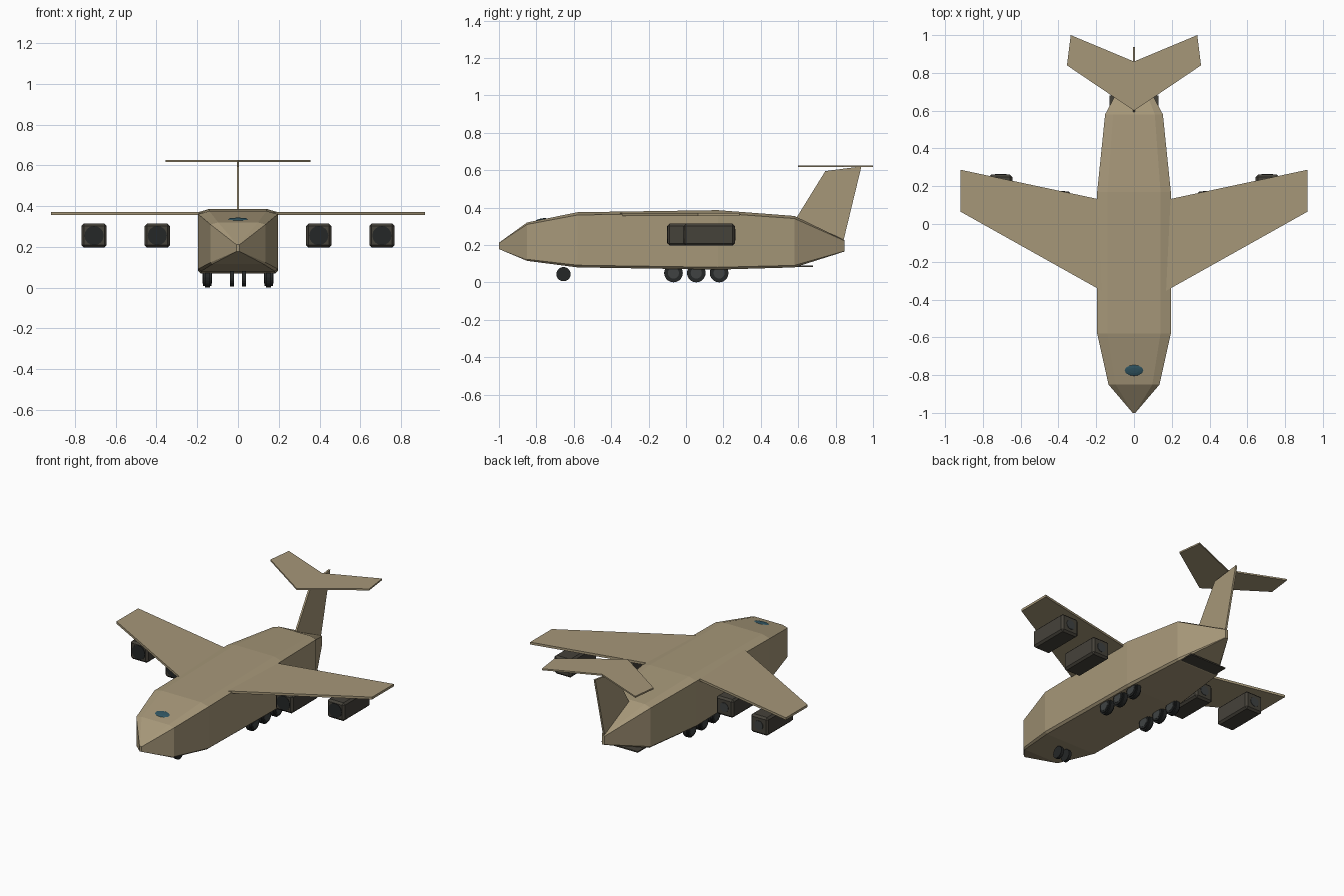
import bpy, bmesh, math
from mathutils import Matrix

if "Cube" in bpy.data.objects:
    bpy.data.objects.remove(bpy.data.objects["Cube"])


def material(name, rgb):
    m = bpy.data.materials.new(name)
    m.diffuse_color = (*rgb, 1)
    m.use_nodes = True
    m.node_tree.nodes["Principled BSDF"].inputs["Base Color"].default_value = m.diffuse_color
    return m


TAN = material("tan_paint", (0.38, 0.31, 0.19))
DARK = material("engine_grey", (0.06, 0.054, 0.042))
BLACK = material("rubber", (0.018, 0.02, 0.02))
HUB = material("hub_grey", (0.05, 0.055, 0.055))
GLASS = material("glass", (0.03, 0.09, 0.12))


def finish(name, bm, mat):
    bmesh.ops.recalc_face_normals(bm, faces=bm.faces)
    me = bpy.data.meshes.new(name)
    bm.to_mesh(me)
    bm.free()
    me.materials.append(mat)
    ob = bpy.data.objects.new(name, me)
    bpy.context.collection.objects.link(ob)
    return ob


def loft(name, rings, mat):
    bm = bmesh.new()
    loops = [[bm.verts.new(p) for p in r] for r in rings]
    n = len(loops[0])
    for a, b in zip(loops, loops[1:]):
        for i in range(n):
            j = (i + 1) % n
            bm.faces.new((a[i], a[j], b[j], b[i]))
    bm.faces.new(loops[0])
    bm.faces.new(loops[-1])
    return finish(name, bm, mat)


def box(name, center, size, mat, bevel=0):
    bm = bmesh.new()
    bmesh.ops.create_cube(bm, size=1, matrix=Matrix.Translation(center) @ Matrix.Diagonal((*size, 1)))
    if bevel:
        bmesh.ops.bevel(bm, geom=bm.edges[:], offset=bevel, segments=1, affect='EDGES')
    return finish(name, bm, mat)


def cylinder(name, center, radius, depth, axis, mat, sides=20, bevel=0):
    rot = Matrix.Rotation(math.pi / 2, 4, 'Y' if axis == 'X' else 'X')
    bm = bmesh.new()
    bmesh.ops.create_cone(bm, cap_ends=True, segments=sides, radius1=radius, radius2=radius,
                          depth=depth, matrix=Matrix.Translation(center) @ rot)
    if bevel:
        rim = [e for e in bm.edges if any(len(f.verts) > 4 for f in e.link_faces)]
        bmesh.ops.bevel(bm, geom=rim, offset=bevel, segments=2, affect='EDGES')
    return finish(name, bm, mat)


# Fuselage: chamfered sections (y, half width, bottom, top)
def section(y, w, lo, hi):
    h = hi - lo
    half = [(0.72 * w, hi), (w, hi - 0.05 * h), (w, lo + 0.04 * h), (0.93 * w, lo)]
    pts = half + [(-x, z) for x, z in reversed(half)]
    return [(x, y, z) for x, z in pts]


loft("fuselage", [section(*s) for s in (
    (-1.0, 0.007, 0.178, 0.212), (-0.85, 0.135, 0.115, 0.32), (-0.58, 0.195, 0.08, 0.375),
    (0.17, 0.195, 0.068, 0.386), (0.58, 0.153, 0.08, 0.355), (0.848, 0.01, 0.165, 0.225))], TAN)

# Cockpit window, lying on the sloping nose roof
bm = bmesh.new()
bmesh.ops.create_uvsphere(bm, u_segments=12, v_segments=6, radius=1,
                          matrix=Matrix.Translation((0, -0.775, 0.335))
                          @ Matrix.Rotation(math.atan(0.2), 4, 'X')
                          @ Matrix.Diagonal((0.05, 0.03, 0.006, 1)))
finish("cockpit_window", bm, GLASS)

# Wings
for side, s in (("left", -1), ("right", 1)):
    plan = [(0.15, -0.365), (0.195, -0.34), (0.918, 0.065), (0.918, 0.287), (0.195, 0.133), (0.15, 0.123)]
    loft(side + "_wing", [[(s * x, y, z) for x, y in plan] for z in (0.355, 0.37)], TAN)

# T-tail
fin = [(0.575, 0.32), (0.745, 0.595), (0.938, 0.62), (0.84, 0.215)]
loft("tail_fin", [[(x, y, z) for y, z in fin] for x in (-0.006, 0.006)], TAN)
half = [(0.355, 0.84), (0.335, 1.0)]
plan = [(0, 0.6)] + half + [(0, 0.86)] + [(-x, y) for x, y in reversed(half)]
loft("tailplane", [[(x, y, z) for x, y in plan] for z in (0.616, 0.626)], TAN)

# Engines with intake and exhaust discs
for side, s in (("left", -1), ("right", 1)):
    for place, x, y in (("inner", 0.396, 0.037), ("outer", 0.706, 0.125)):
        n = side + "_" + place
        box(n + "_engine", (s * x, y, 0.255), (0.124, 0.272, 0.118), DARK, 0.012)
        cylinder(n + "_intake", (s * x, y - 0.134, 0.255), 0.047, 0.01, 'Y', BLACK, 16)
        cylinder(n + "_exhaust", (s * x, y + 0.134, 0.255), 0.03, 0.01, 'Y', HUB, 16)

# Landing gear
for side, s in (("left", -1), ("right", 1)):
    for i, y in enumerate((-0.067, 0.055, 0.177)):
        cylinder(f"{side}_main_wheel_{i + 1}", (s * 0.15, y, 0.05), 0.05, 0.042, 'X', BLACK, 20, 0.008)
        cylinder(f"{side}_main_hub_{i + 1}", (s * 0.15, y, 0.05), 0.03, 0.046, 'X', HUB, 16)
    cylinder(side + "_nose_wheel", (s * 0.029, -0.655, 0.044), 0.038, 0.02, 'X', BLACK, 20)

# Cargo ramp under the tail
box("cargo_ramp", (0, 0.58, 0.086), (0.26, 0.2, 0.008), DARK)
